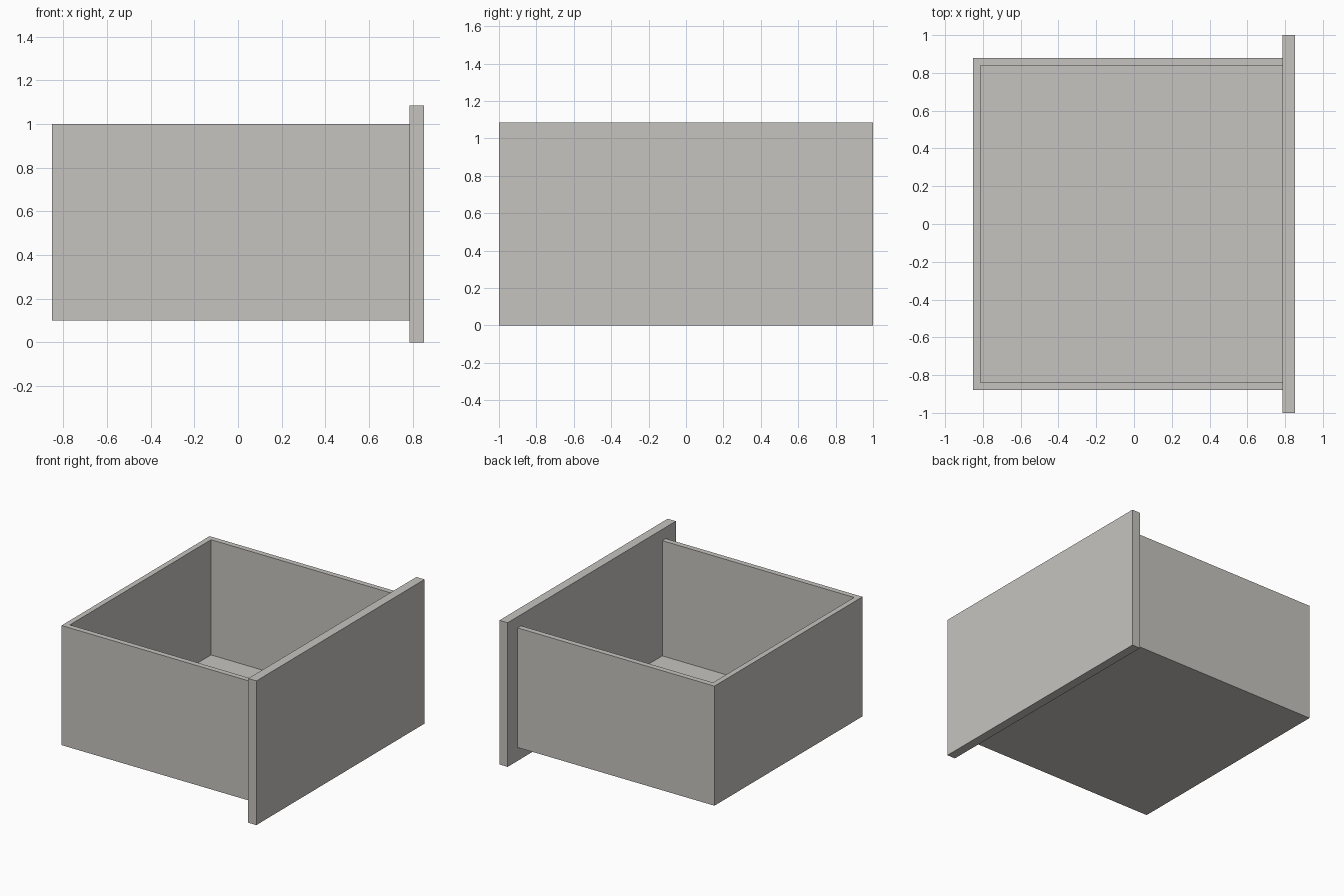
import bpy

# Remove the default cube
cube = bpy.data.objects.get("Cube")
if cube:
    bpy.data.objects.remove(cube, do_unlink=True)

# Single warm grey material
COLOUR = (0.56, 0.55, 0.52, 1.0)
grey = bpy.data.materials.new("warm_grey")
grey.use_nodes = True
grey.diffuse_color = COLOUR
grey.node_tree.nodes["Principled BSDF"].inputs["Base Color"].default_value = COLOUR


def board(name, x, y, z):
    """Flat board spanning the given (low, high) ranges."""
    spans = (x, y, z)
    bpy.ops.mesh.primitive_cube_add(size=1, location=[(a + b) / 2 for a, b in spans])
    obj = bpy.context.object
    obj.name = name
    obj.scale = [b - a for a, b in spans]
    bpy.ops.object.transform_apply(location=False, rotation=False, scale=True)
    obj.data.materials.append(grey)
    return obj


# Main dimensions
REAR, JOINT, FACE = -0.853, 0.785, 0.853
HALF_WIDTH, THICK = 0.88, 0.041
BASE, FLOOR, RIM = 0.10, 0.133, 1.0
inner = HALF_WIDTH - THICK

# Overhanging face panel
board("face_panel", (JOINT, FACE), (-1, 1), (0, 1.085))

# Bottom board under the walls
board("bottom_board", (REAR, JOINT), (-HALF_WIDTH, HALF_WIDTH), (BASE, FLOOR))

# Side walls
for name, side in (("side_wall_front", -1), ("side_wall_back", 1)):
    y = sorted((side * inner, side * HALF_WIDTH))
    board(name, (REAR, JOINT), y, (FLOOR, RIM))

# End wall set between the side walls
board("end_wall", (REAR, REAR + THICK), (-inner, inner), (FLOOR, RIM))
